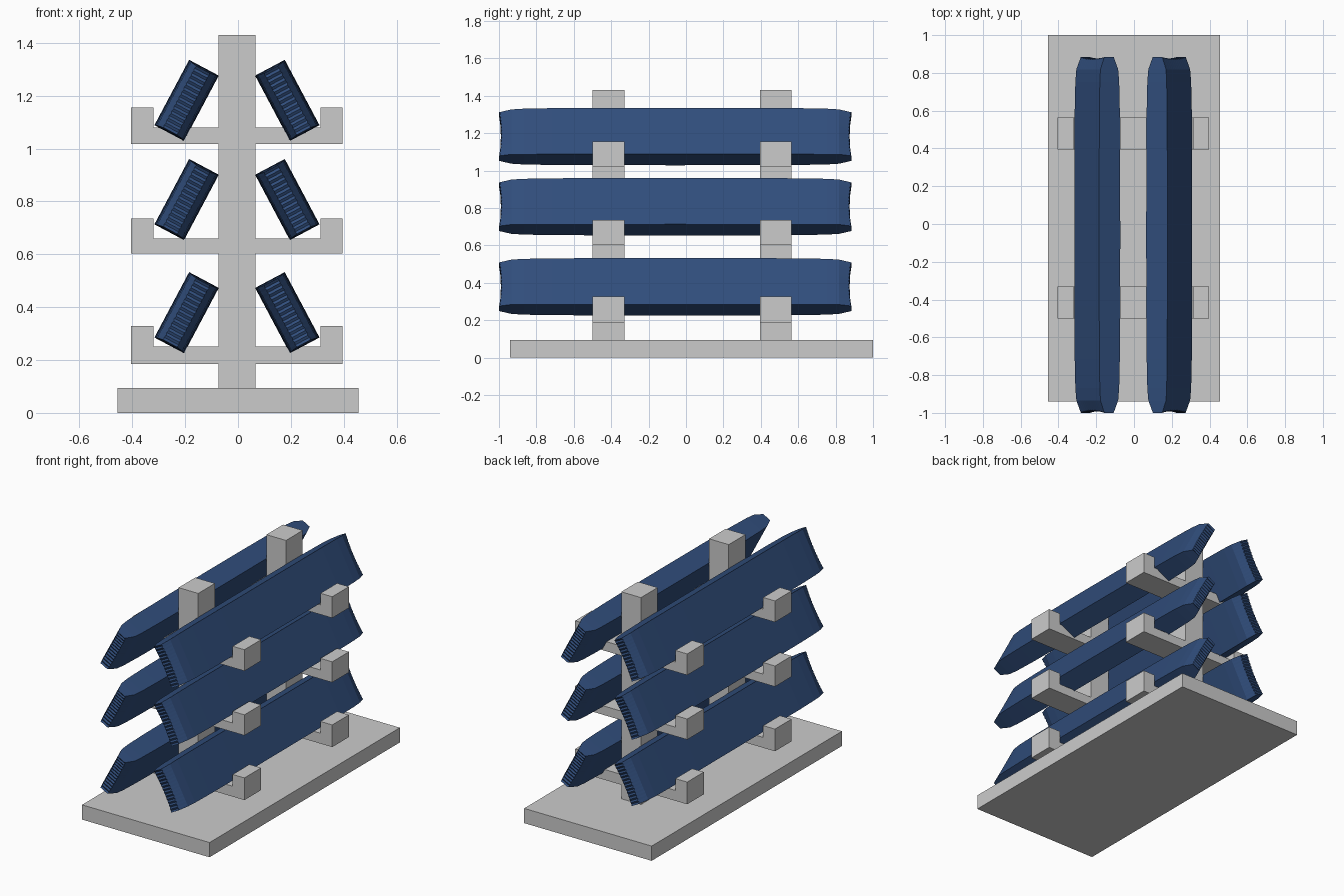
import bpy, bmesh, math
from mathutils import Vector

if "Cube" in bpy.data.objects:
    bpy.data.objects.remove(bpy.data.objects["Cube"])

XC = -0.004  # centre line of posts and boards
blue = bpy.data.materials.new("blue")
blue.diffuse_color = (0.03, 0.075, 0.20, 1)
blue.use_nodes = True
blue.node_tree.nodes["Principled BSDF"].inputs["Base Color"].default_value = blue.diffuse_color


def finish(bm, name, mat=None):
    bmesh.ops.recalc_face_normals(bm, faces=bm.faces)
    me = bpy.data.meshes.new(name)
    bm.to_mesh(me)
    bm.free()
    if mat:
        me.materials.append(mat)
    ob = bpy.data.objects.new(name, me)
    bpy.context.collection.objects.link(ob)
    return ob


def extrude_profile(name, pts, y0, y1):
    bm = bmesh.new()
    face = bm.faces.new([bm.verts.new((x, y0, z)) for x, z in pts])
    new = bmesh.ops.extrude_face_region(bm, geom=[face])["geom"]
    bmesh.ops.translate(bm, vec=(0, y1 - y0, 0),
                        verts=[v for v in new if isinstance(v, bmesh.types.BMVert)])
    return finish(bm, name)


# Base slab
extrude_profile("base", [(-.455, 0), (.455, 0), (.455, .095), (-.455, .095)], -.94, 1.0)

# Posts with three pairs of hooked arms, as one outline
half = [(.07, .095)]
for lo, hi, tip in [(.185, .252, .328), (.602, .66, .735), (1.018, 1.08, 1.155)]:
    half += [(.07, lo), (.40, lo), (.40, tip), (.316, tip), (.316, hi), (.07, hi)]
half.append((.07, 1.43))
outline = [(XC + x, z) for x, z in half] + [(XC - x, z) for x, z in reversed(half)]
extrude_profile("front_post", outline, -.50, -.33)
extrude_profile("back_post", outline, .395, .565)

# Board stations: position along half length, half thickness, half width
HALF = [(0, .0635, .140), (.4, .063, .140), (.7, .061, .1395), (.86, .058, .138),
        (.93, .053, .136), (1, .028, .132)]
STATIONS = [(-s, t, w) for s, t, w in reversed(HALF[1:])] + HALF
ROWS = 26
Y_MID, Y_HALF = -.0575, .9425


def board(name, side, zc):
    tilt = math.radians(28)
    up = Vector((-side * math.sin(tilt), 0, math.cos(tilt)))
    out = Vector((side * math.cos(tilt), 0, math.sin(tilt)))
    mid = Vector((XC + side * .1905, Y_MID, zc))
    bm = bmesh.new()
    rings = []
    for s, t, w in STATIONS:
        inner, outer = [], []
        for i in range(ROWS + 1):
            v = 2 * i / ROWS - 1
            y, tt = s * Y_HALF, t
            if abs(s) == 1:  # dished, finely toothed end
                y -= s * (.010 * (1 - v * v) + .006 * (i % 2))
                tt += .003 * (i % 2)
            p = mid + up * (v * w) + Vector((0, y, 0))
            inner.append(bm.verts.new(p - out * tt))
            outer.append(bm.verts.new(p + out * tt))
        rings.append((inner, outer))
    for (a, b), (c, d) in zip(rings, rings[1:]):
        for i in range(ROWS):
            bm.faces.new((a[i], a[i + 1], c[i + 1], c[i]))
            bm.faces.new((b[i], d[i], d[i + 1], b[i + 1]))
        for i in (0, ROWS):
            bm.faces.new((a[i], c[i], d[i], b[i]))
    for a, b in (rings[0], rings[-1]):
        for i in range(ROWS):
            bm.faces.new((a[i], b[i], b[i + 1], a[i + 1]))
    return finish(bm, name, blue)


# Three tiers of boards leaning on both sides
for tier, zc in zip(("lower", "middle", "upper"), (.379, .807, 1.182)):
    board(tier + "_left_board", -1, zc)
    board(tier + "_right_board", 1, zc)
